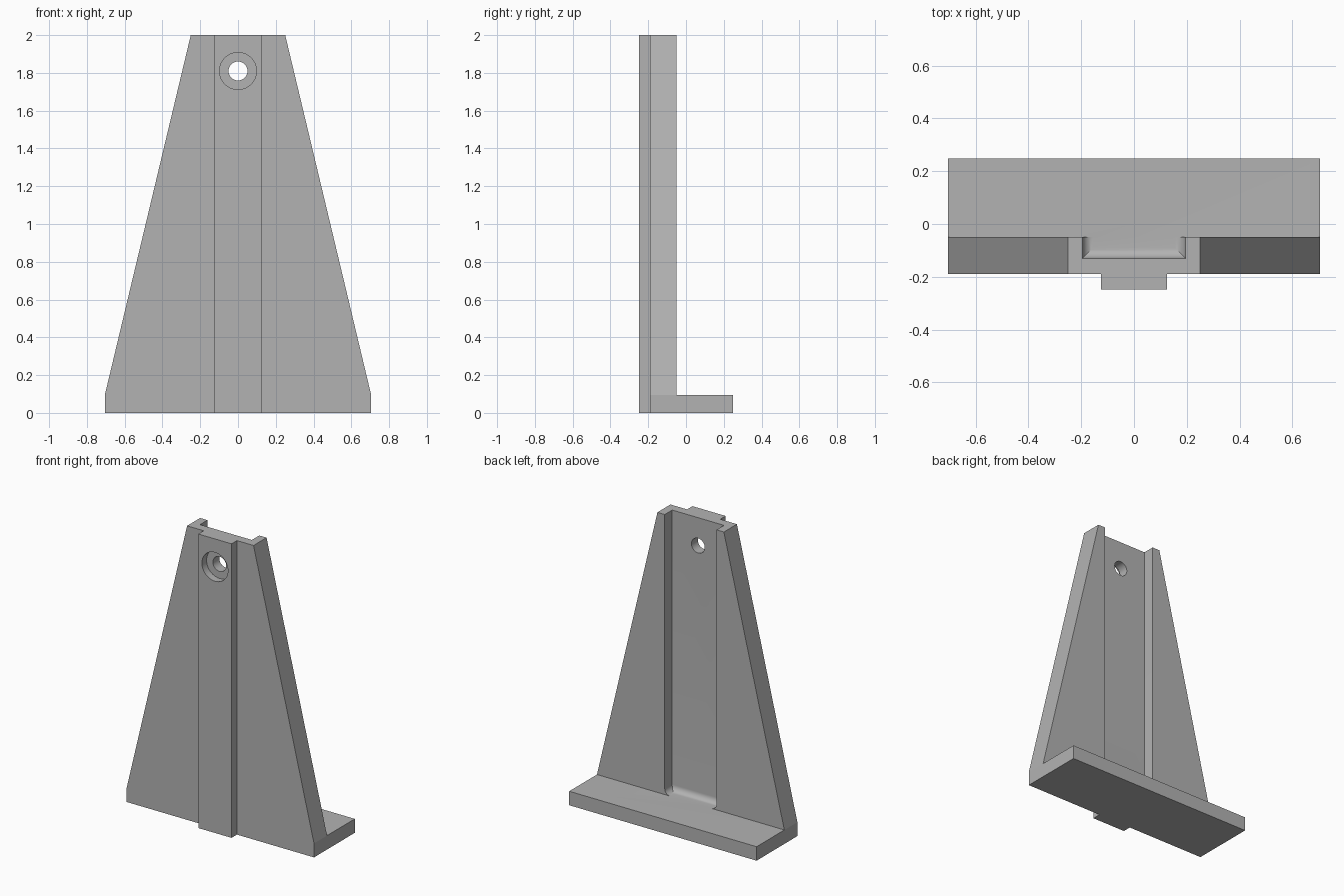
import bpy, bmesh, math
from mathutils import Matrix, Vector

if "Cube" in bpy.data.objects:
    bpy.data.objects.remove(bpy.data.objects["Cube"])

HALF_W, TOP_W = 0.705, 0.25           # half widths of the tapered plate
BACK, FRONT, RIB = -0.05, -0.19, -0.248
BASE_H, HOLE_Z, FILLET = 0.095, 1.81, 0.04

grey = bpy.data.materials.new("plain grey")
grey.use_nodes = True
grey.diffuse_color = (0.45, 0.45, 0.45, 1)
grey.node_tree.nodes["Principled BSDF"].inputs["Base Color"].default_value = grey.diffuse_color


def add_object(name, bm):
    bmesh.ops.recalc_face_normals(bm, faces=bm.faces)
    mesh = bpy.data.meshes.new(name)
    bm.to_mesh(mesh)
    bm.free()
    mesh.materials.append(grey)
    obj = bpy.data.objects.new(name, mesh)
    bpy.context.collection.objects.link(obj)
    return obj


def box_mesh(x, y0, y1, z0, z1):
    bm = bmesh.new()
    bmesh.ops.create_cube(bm, size=1)
    bmesh.ops.scale(bm, verts=bm.verts, vec=(2 * x, y1 - y0, z1 - z0))
    bmesh.ops.translate(bm, verts=bm.verts, vec=(0, (y0 + y1) / 2, (z0 + z1) / 2))
    return bm


def cylinder(name, radius, y0, y1):
    bm = bmesh.new()
    bmesh.ops.create_cone(bm, cap_ends=True, segments=48, radius1=radius,
                          radius2=radius, depth=y1 - y0)
    bmesh.ops.rotate(bm, verts=bm.verts, matrix=Matrix.Rotation(math.pi / 2, 3, "X"))
    bmesh.ops.translate(bm, verts=bm.verts, vec=(0, (y0 + y1) / 2, HOLE_Z))
    return add_object(name, bm)


def combine(target, tool, operation):
    mod = target.modifiers.new(tool.name, "BOOLEAN")
    mod.object, mod.operation, mod.solver = tool, operation, "EXACT"
    bpy.context.view_layer.objects.active = target
    bpy.ops.object.modifier_apply(modifier=mod.name)
    bpy.data.objects.remove(tool)


# Tapered upright plate
bm = bmesh.new()
right = [(HALF_W, 0), (HALF_W, BASE_H), (TOP_W, 2)]
outline = right + [(-x, z) for x, z in reversed(right)]
face = bm.faces.new([bm.verts.new((x, FRONT, z)) for x, z in outline])
ext = bmesh.ops.extrude_face_region(bm, geom=[face])
moved = [g for g in ext["geom"] if isinstance(g, bmesh.types.BMVert)]
bmesh.ops.translate(bm, verts=moved, vec=(0, BACK - FRONT, 0))
bracket = add_object("angle_bracket", bm)

# Rear channel, filleted around its floor
bm = box_mesh(0.195, -0.13, BACK + 0.1, BASE_H, 2.1)
floor = [e for e in bm.edges
         if all(v.co.z < 0.2 for v in e.verts) and any(v.co.y < -0.1 for v in e.verts)]
bmesh.ops.bevel(bm, geom=floor, offset=FILLET, segments=8, profile=0.5, affect="EDGES")
combine(bracket, add_object("channel_cutter", bm), "DIFFERENCE")

# Foot and front rib
combine(bracket, add_object("foot", box_mesh(HALF_W, BACK, 0.248, 0, BASE_H)), "UNION")
combine(bracket, add_object("front_rib", box_mesh(0.125, RIB, FRONT, 0, 2)), "UNION")

# Counterbored screw hole
combine(bracket, cylinder("hole_cutter", 0.05, -0.4, 0.1), "DIFFERENCE")
combine(bracket, cylinder("counterbore_cutter", 0.098, -0.4, RIB + 0.05), "DIFFERENCE")

bpy.ops.object.select_all(action="DESELECT")
bracket.select_set(True)
bpy.context.view_layer.objects.active = bracket
bpy.ops.object.shade_smooth_by_angle(angle=math.radians(12))
